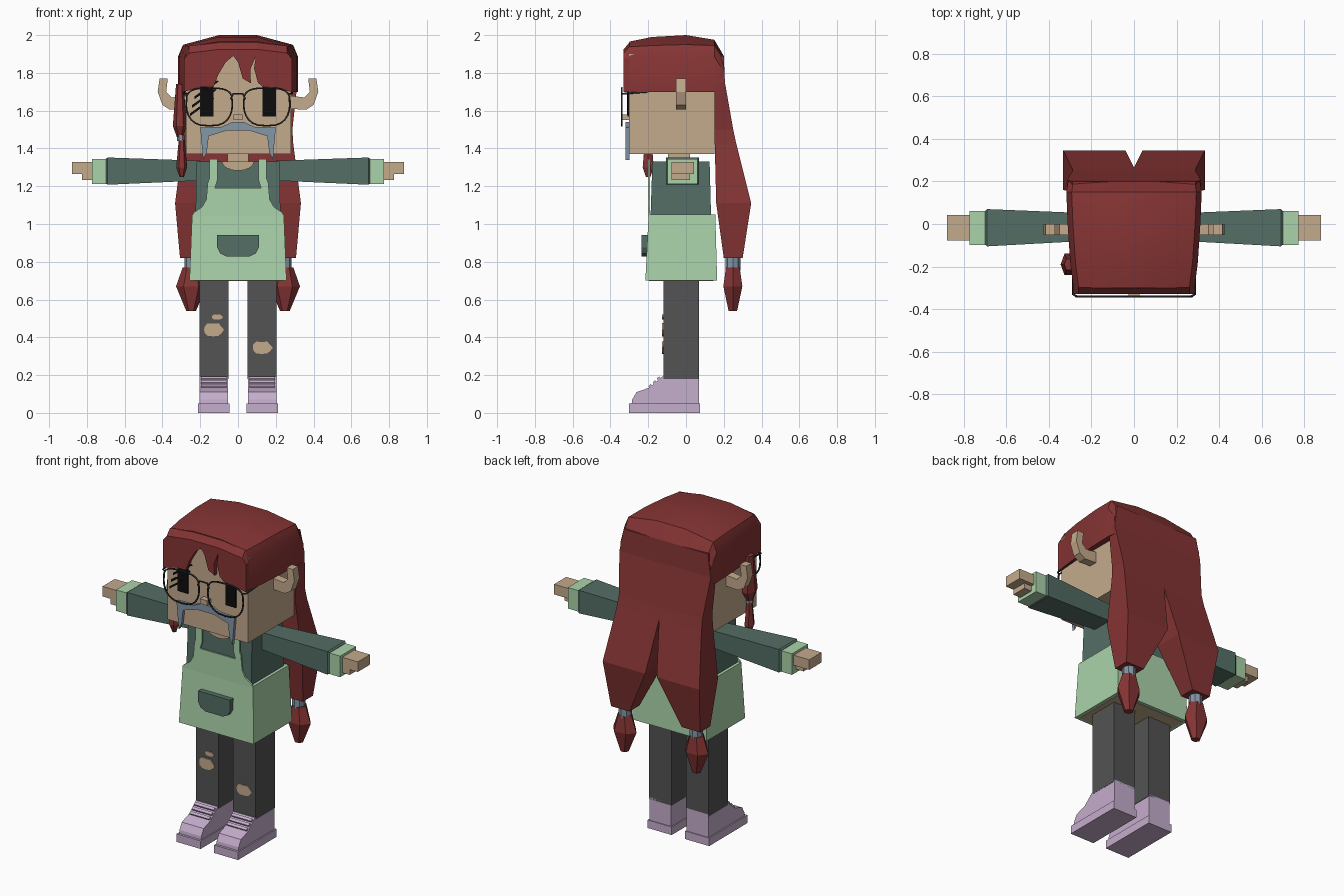
import bpy, bmesh, math

cube = bpy.data.objects.get("Cube")
if cube:
    bpy.data.objects.remove(cube, do_unlink=True)


def material(name, *rgb):
    linear = [((c / 255 + 0.055) / 1.055) ** 2.4 for c in rgb] + [1]
    mat = bpy.data.materials.new(name)
    mat.use_nodes = True
    mat.diffuse_color = linear
    mat.node_tree.nodes["Principled BSDF"].inputs["Base Color"].default_value = linear
    return mat


HAIR = material("dark_red_hair", 134, 52, 52)
SKIN = material("tan_skin", 196, 170, 140)
SHIRT = material("dark_green_cloth", 84, 110, 101)
APRON = material("pale_green_cloth", 170, 211, 170)
TROUSER = material("charcoal_cloth", 83, 83, 83)
SHOE = material("lilac_shoe", 197, 173, 204)
BLUE = material("grey_blue", 132, 151, 166)
BLACK = material("black", 12, 12, 12)
FRAME = material("dark_frame", 45, 45, 52)


def finish(name, bm, mat, mirror=False):
    bmesh.ops.recalc_face_normals(bm, faces=bm.faces[:])
    mesh = bpy.data.meshes.new(name)
    bm.to_mesh(mesh)
    bm.free()
    mesh.materials.append(mat)
    obj = bpy.data.objects.new(name, mesh)
    bpy.context.collection.objects.link(obj)
    if mirror:
        obj.modifiers.new("mirror", "MIRROR")
    return obj


def loft(name, rings, mat, mirror=False):
    """Skin closed rings of equal length, with capped ends."""
    bm = bmesh.new()
    loops = [[bm.verts.new(p) for p in ring] for ring in rings]
    count = len(loops[0])
    for a, b in zip(loops, loops[1:]):
        for i in range(count):
            j = (i + 1) % count
            bm.faces.new((a[i], a[j], b[j], b[i]))
    bm.faces.new(loops[0])
    bm.faces.new(loops[-1])
    return finish(name, bm, mat, mirror)


def rect(x0, x1, y0, y1, z):
    return [(x0, y0, z), (x1, y0, z), (x1, y1, z), (x0, y1, z)]


def side_rect(x, y0, y1, z0, z1):
    return [(x, y0, z0), (x, y1, z0), (x, y1, z1), (x, y0, z1)]


def box(name, x0, x1, y0, y1, z0, z1, mat, mirror=False):
    return loft(name, [rect(x0, x1, y0, y1, z) for z in (z0, z1)], mat, mirror)


def prism(name, outline, start, end, mat, axis="Y", mirror=False):
    """Extrude an outline along y (outline in x, z) or along x (outline in y, z)."""
    place = (lambda a, b, d: (a, d, b)) if axis == "Y" else (lambda a, b, d: (d, a, b))
    return loft(name, [[place(a, b, d) for a, b in outline] for d in (start, end)], mat, mirror)


def both(half):
    return half + [(-x, z) for x, z in reversed(half)]


def oval(cx, cz, rx, rz, n=10, wobble=0.0):
    return [(cx + rx * math.cos(math.tau * i / n) * (1 + wobble * math.sin(i * 5)),
             cz + rz * math.sin(math.tau * i / n) * (1 + wobble * math.cos(i * 3))) for i in range(n)]


def beads(name, cx, cy, levels, mat, mirror=False, sides=6):
    """Faceted lathe from (z, x radius, y radius) levels."""
    rings = []
    for z, rx, ry in levels:
        rings.append([(x, y, z) for x, y in oval(cx, cy, rx, ry, sides)])
    return loft(name, rings, mat, mirror)


def wire(name, points, cyclic=False, radius=0.005):
    curve = bpy.data.curves.new(name, "CURVE")
    curve.dimensions = "3D"
    curve.bevel_depth = radius
    curve.bevel_resolution = 1
    spline = curve.splines.new("POLY")
    spline.points.add(len(points) - 1)
    for p, co in zip(spline.points, points):
        p.co = (*co, 1)
    spline.use_cyclic_u = cyclic
    curve.materials.append(FRAME)
    bpy.context.collection.objects.link(bpy.data.objects.new(name, curve))


# Head, neck and ears
box("head", -.275, .28, -.302, .15, 1.37, 1.9, SKIN)
box("neck", -.055, .055, -.095, .02, 1.3, 1.39, SKIN)
box("nose", -.025, .025, -.34, -.3, 1.55, 1.58, SKIN)
ear = [(.27, 1.61), (.36, 1.605), (.4, 1.63), (.425, 1.7), (.415, 1.77),
       (.372, 1.77), (.38, 1.7), (.35, 1.67), (.27, 1.68)]
prism("ears", ear, -.052, 0, SKIN, mirror=True)

# Eyes, scratches and moustache
box("eyes", .13, .2, -.309, -.301, 1.57, 1.73, BLACK, mirror=True)
for i in range(3):
    x, z = -.255 + .012 * i, 1.57 + .045 * i
    prism("eye_scratch", [(x, z), (x + .13, z + .095), (x + .12, z + .1), (x, z + .015)],
          -.312, -.304, BLACK)
moustache = both([(.03, 1.54), (.085, 1.515), (.2, 1.51), (.19, 1.4), (.185, 1.34),
                  (.165, 1.38), (.155, 1.465), (.06, 1.495)])
prism("moustache", moustache, -.32, -.3, BLUE)

# Glasses
for side in (-1, 1):
    rim = []
    for i in range(24):
        c, s = math.cos(math.tau * i / 24), math.sin(math.tau * i / 24)
        rim.append((side * .152 + math.copysign(abs(c) ** .7, c) * .122, -.34,
                    1.63 + (.09 * s ** .5 if s > 0 else .11 * s)))
    wire("lens_rim", rim, cyclic=True)
    wire("glasses_arm", [(side * .27, -.34, 1.69), (side * .286, -.33, 1.69), (side * .286, -.2, 1.7)])
wire("glasses_bridge", [(-.04, -.34, 1.66), (-.025, -.34, 1.69), (.025, -.34, 1.69), (.04, -.34, 1.66)])

# Hair cap, lofted from front to back
cap_rings = []
for y, w, shoulder, top in [(-.3, .285, 1.938, 1.966), (-.18, .3, 1.945, 1.99), (0, .312, 1.95, 2),
                            (.15, .318, 1.945, 1.975), (.2, .31, 1.87, 1.89)]:
    half = [(w, 1.7), (w, shoulder - .06), (w - .025, shoulder), (.1, top)]
    cap_rings.append([(x, y, z) for x, z in both(half)])
cap = loft("hair_cap", cap_rings, HAIR)
bpy.context.view_layer.objects.active = cap
cap.select_set(True)
bpy.ops.object.shade_smooth_by_angle(angle=math.radians(25))

# Fringe with a parted forehead, its upper edge sloping back into the cap
fringe = [(-.285, 1.7), (-.2, 1.725), (-.13, 1.725), (-.105, 1.79), (-.065, 1.857), (-.025, 1.89),
          (0, 1.857), (.025, 1.77), (.068, 1.745), (.066, 1.82), (.095, 1.89), (.085, 1.825),
          (.105, 1.75), (.13, 1.725), (.285, 1.7), (.285, 1.875), (.26, 1.905), (.1, 1.925),
          (-.1, 1.925), (-.26, 1.905), (-.285, 1.875)]
bangs = prism("fringe", fringe, -.33, -.298, HAIR)
for v in bangs.data.vertices:
    if v.co.y > -.31 and v.co.z > 1.895:
        v.co.z += .038

# Long back hair parted into two tails, each with a tie and a tuft
tail = [(1.89, 0, .29, .1, .2), (1.75, 0, .315, .152, .206), (1.5, 0, .288, .152, .25),
        (1.43, 0, .292, .152, .265), (1.11, .04, .333, .16, .345), (.82, .18, .307, .2, .3)]
loft("back_hair_tails", [rect(a, b, c, d, z) for z, a, b, c, d in tail], HAIR, mirror=True)
beads("tail_ties", .245, .248, [(.83, .038, .04), (.755, .038, .04)], BLUE, mirror=True, sides=8)
beads("tail_tufts", .248, .248, [(.77, .045, .042), (.67, .08, .058), (.54, .026, .026)], HAIR, mirror=True)

# Single lock beside the face
beads("side_lock", -.308, -.19, [(1.74, .02, .03), (1.52, .037, .058), (1.46, .016, .025)], HAIR)
beads("side_lock_tie", -.303, -.195, [(1.47, .02, .026), (1.44, .02, .026)], BLUE)
beads("side_lock_tuft", -.298, -.2, [(1.445, .016, .02), (1.3, .029, .034), (1.25, .012, .014)], HAIR)

# Torso and apron
loft("shirt", [rect(-.225, .225, -.188, .133, 1.03), rect(-.22, .22, -.178, .125, 1.33)], SHIRT)
neckline = [(.085 * math.cos(a), 1.33 - .048 * math.sin(a))
            for a in (math.pi * i / 8 for i in range(9))]
prism("neckline", neckline, -.189, -.18, SKIN)
loft("apron_skirt", [rect(-.257, .257, -.215, .165, .7), rect(-.243, .243, -.198, .155, 1.05)], APRON)
box("hips", -.235, .235, -.195, .145, .697, .72, SKIN)
bib = both([(.243, 1.04), (.235, 1.06), (.19, 1.09), (.168, 1.13), (.16, 1.22), (.152, 1.24),
            (.152, 1.345), (.108, 1.345), (.108, 1.235), (.122, 1.19)])
prism("apron_bib", bib, -.2, -.191, APRON)
pocket = both([(.11, .943), (.11, .875), (.095, .845), (.06, .828)])
prism("apron_pocket", pocket, -.235, -.2, SHIRT)

# Sleeves, cuffs and hands
sleeve = [(.2, -.078, .05, 1.23, 1.335), (.69, -.105, .07, 1.208, 1.352), (.7, -.097, .06, 1.215, 1.345)]
loft("sleeves", [side_rect(*r) for r in sleeve], SHIRT, mirror=True)
box("cuffs", .69, .773, -.098, .06, 1.212, 1.343, APRON, mirror=True)
box("hands", .76, .88, -.077, .043, 1.265, 1.328, SKIN, mirror=True)
box("thumbs", .76, .825, -.077, .02, 1.232, 1.266, SKIN, mirror=True)

# Legs with torn knees
box("trouser_legs", .05, .205, -.12, .07, .18, .72, TROUSER, mirror=True)
for cx, cz, rx, rz in [(-.13, .44, .056, .036), (-.11, .507, .032, .014), (.128, .345, .056, .034)]:
    prism("knee_tear", oval(cx, cz, rx, rz, 12, .12), -.126, -.118, SKIN)

# Shoes with soles and laces
shoe = [(.07, .03), (-.29, .03), (-.285, .07), (-.262, .11), (-.19, .135), (-.125, .193), (.07, .193)]
prism("shoes", shoe, .053, .204, SHOE, axis="X", mirror=True)
box("soles", .046, .212, -.302, .075, 0, .05, SHOE, mirror=True)
for i in range(3):
    y, z = -.19 + .022 * i, .137 + .02 * i
    prism("shoe_laces", [(y, z - .01), (y - .008, z + .005), (y + .004, z + .016), (y + .014, z + .004)],
          .06, .197, SHOE, axis="X", mirror=True)
